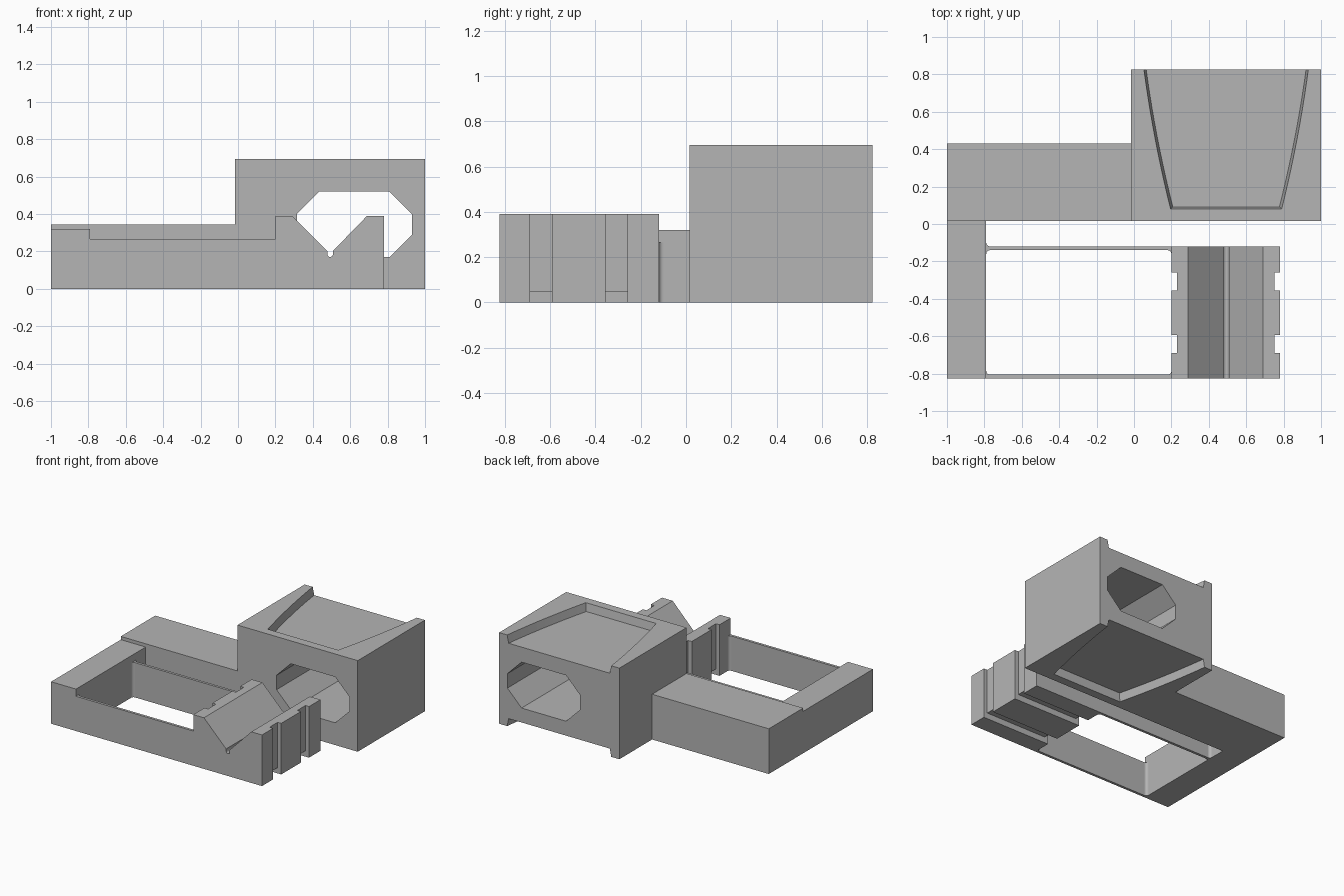
import bpy, bmesh, math

if "Cube" in bpy.data.objects:
    bpy.data.objects.remove(bpy.data.objects["Cube"], do_unlink=True)

grey = bpy.data.materials.new("plain grey")
grey.use_nodes = True
colour = (0.46, 0.46, 0.46, 1)
grey.diffuse_color = colour
grey.node_tree.nodes["Principled BSDF"].inputs["Base Color"].default_value = colour


def loft(name, ring_a, ring_b):
    """Closed solid between two matching rings of points."""
    bm = bmesh.new()
    a = [bm.verts.new(p) for p in ring_a]
    b = [bm.verts.new(p) for p in ring_b]
    bm.faces.new(a)
    bm.faces.new(b[::-1])
    n = len(a)
    for i in range(n):
        j = (i + 1) % n
        bm.faces.new((a[i], b[i], b[j], a[j]))
    bmesh.ops.recalc_face_normals(bm, faces=bm.faces)
    me = bpy.data.meshes.new(name)
    bm.to_mesh(me)
    bm.free()
    me.materials.append(grey)
    ob = bpy.data.objects.new(name, me)
    bpy.context.collection.objects.link(ob)
    return ob


def prism_z(name, outline, z0, z1):
    return loft(name, [(x, y, z0) for x, y in outline], [(x, y, z1) for x, y in outline])


def prism_y(name, outline, y0, y1):
    return loft(name, [(x, y0, z) for x, z in outline], [(x, y1, z) for x, z in outline])


def box(name, x0, x1, y0, y1, z0, z1):
    return prism_z(name, [(x0, y0), (x1, y0), (x1, y1), (x0, y1)], z0, z1)


def cut(ob, cutters):
    """Subtract each cutter, bake the result and remove the cutters."""
    for c in cutters:
        m = ob.modifiers.new("cut", "BOOLEAN")
        m.operation, m.solver, m.object = "DIFFERENCE", "EXACT", c
        c.hide_render = True
    bpy.context.view_layer.update()
    deps = bpy.context.evaluated_depsgraph_get()
    baked = bpy.data.meshes.new_from_object(ob.evaluated_get(deps))
    ob.modifiers.clear()
    ob.data = baked
    for c in cutters:
        bpy.data.objects.remove(c, do_unlink=True)


# Tall block with an octagonal tunnel and a tapered recess above and below
TOP, DEPTH, MID = 0.695, 0.06, 0.4925
block = box("main_block", -0.015, 1, 0.015, 0.825, 0, TOP)
x0, x1, z0, z1, c = 0.315, 0.93, 0.17, 0.52, 0.12
tunnel = prism_y("tunnel_cutter", [
    (x0 + c, z0), (x1 - c, z0), (x1, z0 + c), (x1, z1 - c),
    (x1 - c, z1), (x0 + c, z1), (x0, z1 - c), (x0, z0 + c)], -0.1, 0.95)


def recess_ring(inset, z):
    steps = 10
    side = []
    for i in range(steps + 1):
        t = i / steps
        y = 0.08 + inset + t * (0.845 - 0.08 - inset)
        half = 0.297 + 0.19 * t - 0.045 * t * t - inset
        side.append((half, y))
    outline = side + [(-h, y) for h, y in reversed(side)]
    return [(MID + h, y, z) for h, y in outline]


recesses = [
    loft("recess_cutter", recess_ring(0.012, floor), recess_ring(-0.002, mouth))
    for floor, mouth in ((TOP - DEPTH, TOP + 0.01), (DEPTH, -0.01))]
cut(block, [tunnel] + recesses)

# L-shaped arm
box("rear_arm", -1, -0.015, 0.015, 0.43, 0, 0.345)
box("side_beam", -1, -0.79, -0.825, 0.015, 0, 0.32)

# Thin flexible strips joining the beam to the jaw
LEFT, RIGHT, STRIP = -0.79, 0.2, 0.265
box("front_strip", LEFT, RIGHT, -0.825, -0.805, 0, STRIP)
box("rear_strip", LEFT, RIGHT, -0.14, -0.12, 0, STRIP)


def fillet(name, x, y, sx, sy, r=0.02):
    arc = [math.pi / 2 * i / 6 for i in range(7)]
    outline = [(x, y)] + [(x + sx * r * (1 - math.cos(a)), y + sy * r * (1 - math.sin(a)))
                          for a in arc]
    ob = prism_z(name, outline, 0, STRIP)
    ob.select_set(True)
    bpy.context.view_layer.objects.active = ob
    bpy.ops.object.shade_smooth_by_angle(angle=math.radians(30))
    ob.select_set(False)


bpy.ops.object.select_all(action="DESELECT")
for x, sx, side in ((LEFT, 1, "beam"), (RIGHT, -1, "jaw")):
    fillet(side + "_front_fillet", x, -0.805, sx, 1)
    fillet(side + "_rear_fillet", x, -0.14, sx, -1)
fillet("beam_outer_fillet", LEFT, -0.12, 1, 1)

# Jaw with a V groove, relief notch and two strap channels
relief = [(MID + 0.015 * math.cos(a), 0.185 + 0.015 * math.sin(a))
          for a in (-math.pi * i / 6 for i in range(6, -1, -1))]
jaw = prism_y("v_jaw", [(0.2, 0), (0.2, 0.39), (0.29, 0.39), (0.4775, 0.2025)]
              + relief + [(0.5075, 0.2025), (0.69, 0.39), (0.78, 0.39), (0.78, 0)],
              -0.825, -0.12)
channels = []
for y in (-0.69, -0.355):
    channels += [
        box("slot_cutter", 0.1, 0.23, y, y + 0.097, -0.1, 0.5),
        box("slot_cutter", 0.75, 0.9, y, y + 0.097, -0.1, 0.5),
        box("groove_cutter", 0.15, 0.85, y, y + 0.097, -0.05, 0.045)]
cut(jaw, channels)
